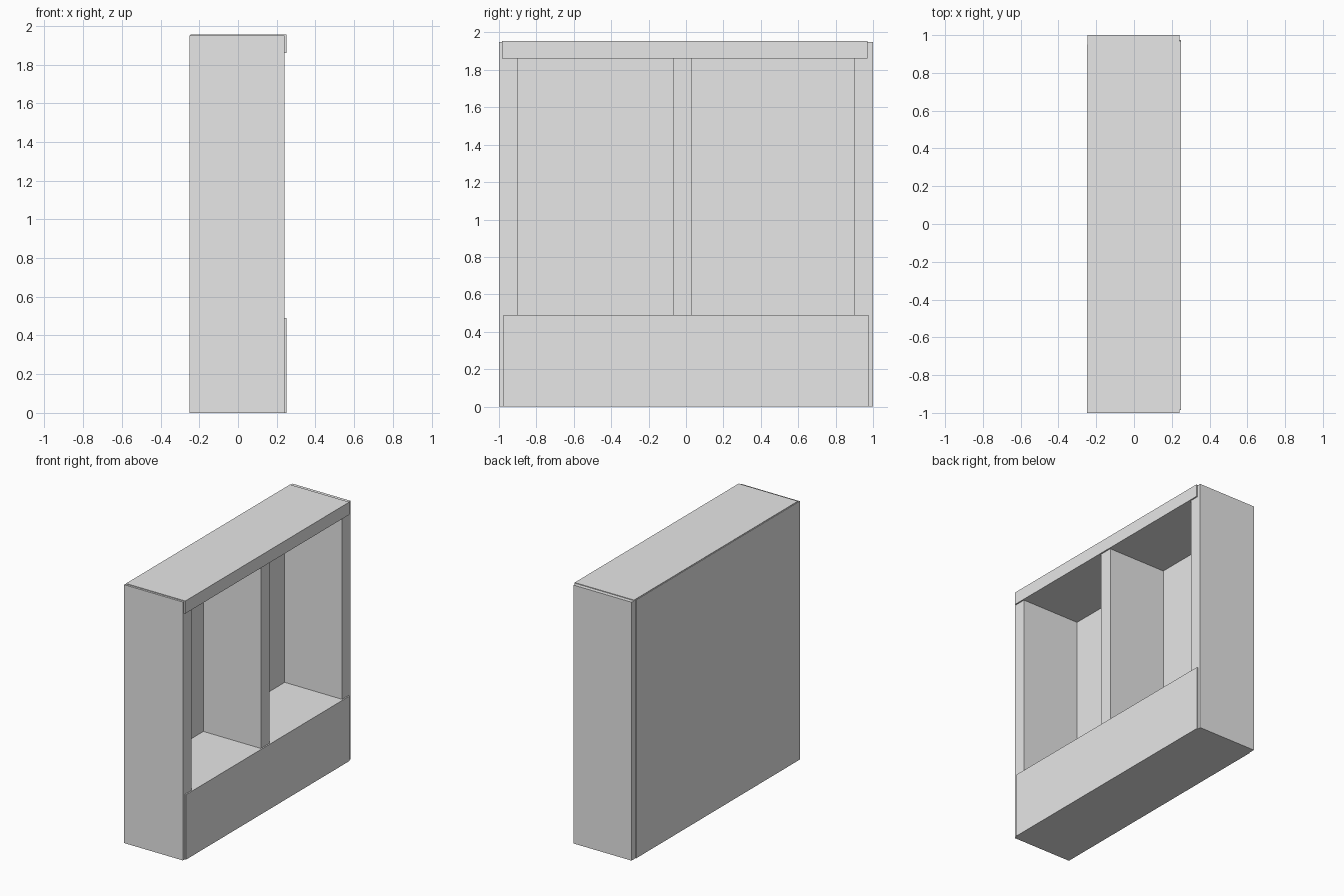
import bpy
import bmesh

cube = bpy.data.objects.get("Cube")
if cube:
    bpy.data.objects.remove(cube, do_unlink=True)

grey = bpy.data.materials.new("plain grey")
grey.use_nodes = True
colour = (0.8, 0.8, 0.8, 1)
grey.diffuse_color = colour
grey.node_tree.nodes["Principled BSDF"].inputs["Base Color"].default_value = colour


def board(name, x, y, z):
    """Box spanning the given (low, high) ranges."""
    bm = bmesh.new()
    bmesh.ops.create_cube(bm, size=1)
    for v in bm.verts:
        v.co = [lo if c < 0 else hi for c, (lo, hi) in zip(v.co, (x, y, z))]
    mesh = bpy.data.meshes.new(name)
    bm.to_mesh(mesh)
    bm.free()
    mesh.materials.append(grey)
    obj = bpy.data.objects.new(name, mesh)
    bpy.context.collection.objects.link(obj)
    return obj


back, inner, front, lip = -0.25, -0.24, 0.24, 0.25
floor, ceiling, top = 0.49, 1.86, 1.955

# Back sheet, stopping short of one end
board("back_panel", (back, inner), (-1, 0.95), (0, top - 0.005))

# Upright end panels and off-centre divider
for name, y in (("right_side", (-1, -0.9)), ("left_side", (0.9, 1))):
    board(name, (-0.245, front), y, (0, top - 0.005))
board("divider", (inner, front), (-0.07, 0.03), (floor, ceiling))

# Plinth and top board, each standing slightly proud of the uprights
board("base", (-0.245, lip), (-0.975, 0.975), (0, floor))
board("top_board", (-0.245, lip), (-0.985, 0.97), (ceiling, top))
